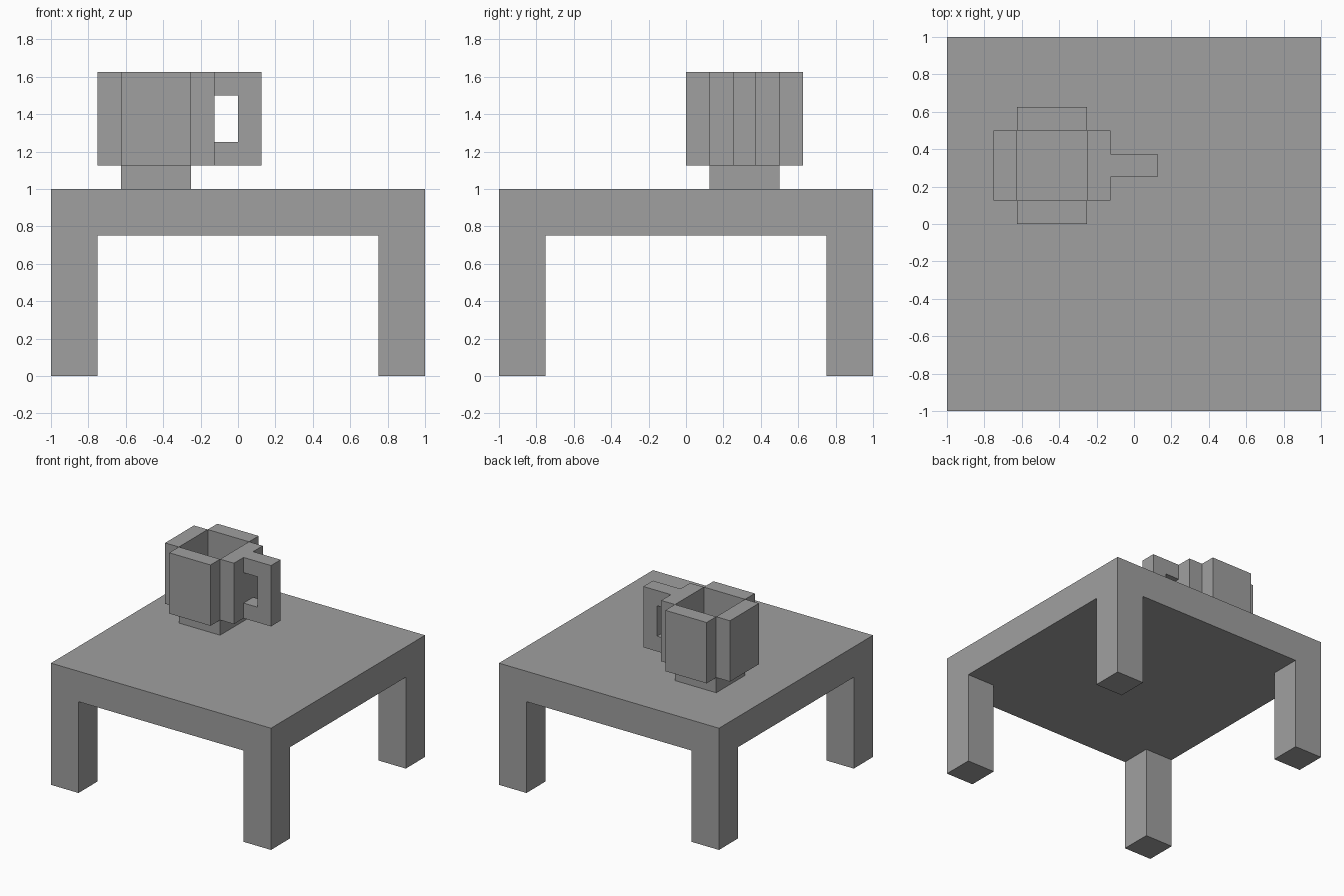
import bpy, bmesh, math
from mathutils import Vector

if "Cube" in bpy.data.objects:
    bpy.data.objects.remove(bpy.data.objects["Cube"])

grey = bpy.data.materials.new("plain grey")
grey.diffuse_color = (0.35, 0.35, 0.35, 1)
grey.use_nodes = True
grey.node_tree.nodes["Principled BSDF"].inputs["Base Color"].default_value = grey.diffuse_color


def finish(name, bm):
    bmesh.ops.recalc_face_normals(bm, faces=bm.faces)
    mesh = bpy.data.meshes.new(name)
    bm.to_mesh(mesh)
    bm.free()
    mesh.materials.append(grey)
    obj = bpy.data.objects.new(name, mesh)
    bpy.context.collection.objects.link(obj)
    return obj


def add_box(bm, lo, hi):
    lo, hi = Vector(lo), Vector(hi)
    verts = bmesh.ops.create_cube(bm, size=1)["verts"]
    for v in verts:
        v.co = Vector([(lo[i] + hi[i]) / 2 + v.co[i] * (hi[i] - lo[i]) for i in range(3)])


def box(name, lo, hi):
    bm = bmesh.new()
    add_box(bm, lo, hi)
    return finish(name, bm)


# Table: slab cut near its edges, corner squares pulled down into legs
bm = bmesh.new()
add_box(bm, (-1, -1, 0.75), (1, 1, 1))
for axis in (Vector((1, 0, 0)), Vector((0, 1, 0))):
    for side in (-0.75, 0.75):
        bmesh.ops.bisect_plane(bm, geom=bm.verts[:] + bm.edges[:] + bm.faces[:],
                               plane_co=axis * side, plane_no=axis)
bm.normal_update()
corners = []
for f in bm.faces:
    c = f.calc_center_median()
    if c.z < 0.76 and abs(c.x) > 0.8 and abs(c.y) > 0.8:
        corners.append(f)
new = bmesh.ops.extrude_face_region(bm, geom=corners)["geom"]
bmesh.ops.translate(bm, vec=(0, 0, -0.75),
                    verts=[g for g in new if isinstance(g, bmesh.types.BMVert)])
old = [f for f in corners if f.is_valid]
if old:
    bmesh.ops.delete(bm, geom=old, context='FACES_ONLY')
bmesh.ops.dissolve_limit(bm, angle_limit=math.radians(1), verts=bm.verts[:], edges=bm.edges[:])
finish("table", bm)

# Mug: base plate and four upright walls meeting at their corners
x0, x1, y0, y1, t = -0.625, -0.25, 0.125, 0.5, 0.125
low, high = 1.125, 1.625
box("mug_base", (x0, y0, 1), (x1, y1, low))
box("mug_left_wall", (x0 - t, y0, low), (x0, y1, high))
box("mug_right_wall", (x1, y0, low), (x1 + t, y1, high))
box("mug_front_wall", (x0, y0 - t, low), (x1, y0, high))
box("mug_back_wall", (x0, y1, low), (x1, y1 + t, high))

# Mug handle: square C profile pushed through in y
profile = [(-0.125, low), (0.125, low), (0.125, high), (-0.125, high),
           (-0.125, high - t), (0, high - t), (0, low + t), (-0.125, low + t)]
bm = bmesh.new()
face = bm.faces.new([bm.verts.new((x, 0.25, z)) for x, z in profile])
new = bmesh.ops.extrude_face_region(bm, geom=[face], use_keep_orig=True)["geom"]
bmesh.ops.translate(bm, vec=(0, t, 0),
                    verts=[g for g in new if isinstance(g, bmesh.types.BMVert)])
finish("mug_handle", bm)
